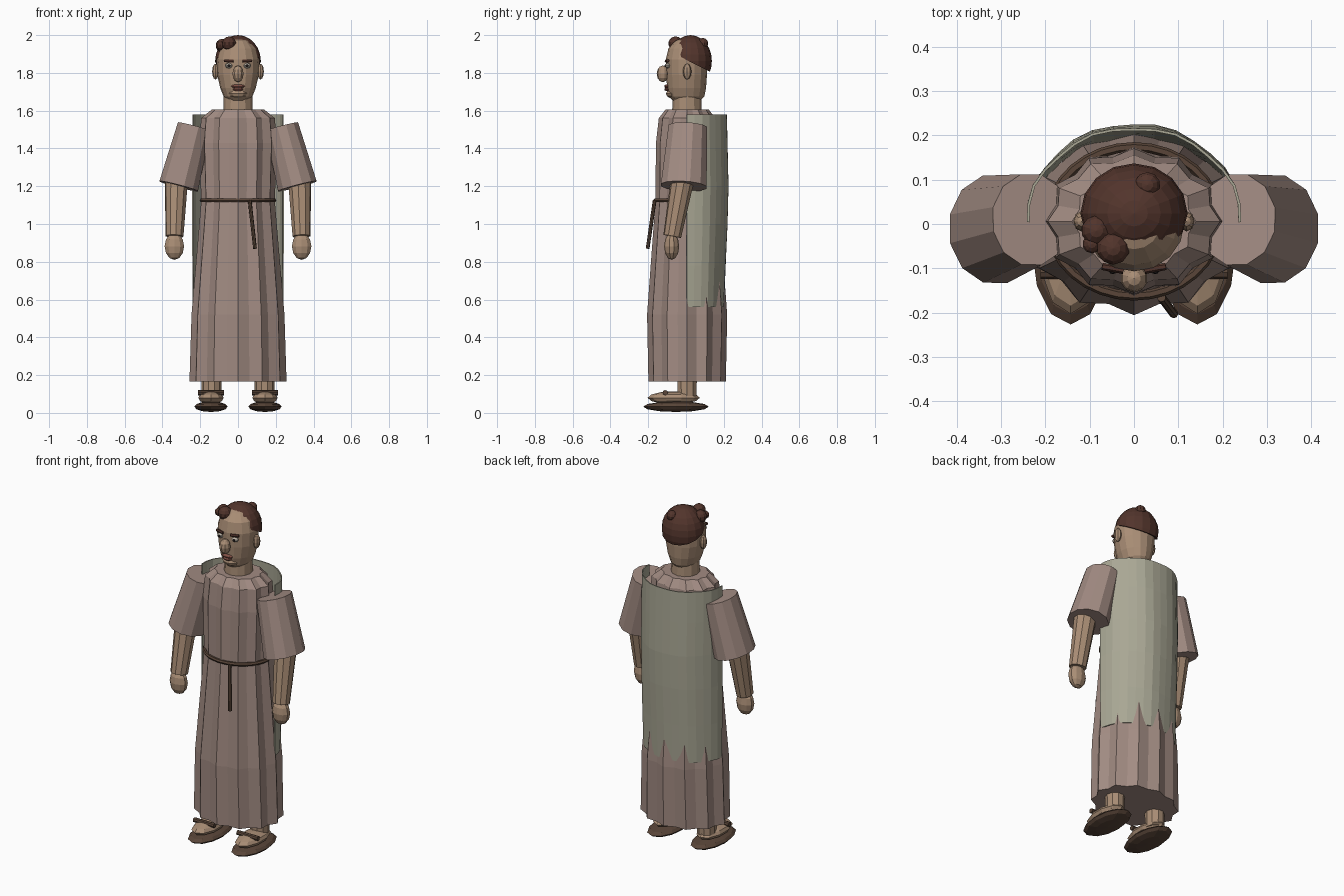
import bpy, bmesh
from math import sin, cos, pi, tau
from mathutils import Vector

if "Cube" in bpy.data.objects:
    bpy.data.objects.remove(bpy.data.objects["Cube"])


def material(name, rgb):
    m = bpy.data.materials.new(name)
    m.diffuse_color = (*rgb, 1)
    m.use_nodes = True
    m.node_tree.nodes["Principled BSDF"].inputs["Base Color"].default_value = m.diffuse_color
    return m


SKIN = material("skin", (0.40, 0.27, 0.18))
ROBE = material("robe_cloth", (0.36, 0.26, 0.225))
CAPE = material("cape_cloth", (0.40, 0.39, 0.30))
HAIR = material("hair", (0.085, 0.035, 0.025))
LEATHER = material("leather", (0.10, 0.06, 0.04))
LIP = material("lip", (0.22, 0.08, 0.06))
EYE = material("eye", (0.5, 0.45, 0.38))
DARK = material("pupil", (0.02, 0.015, 0.015))


def finish(name, bm, mat):
    bmesh.ops.recalc_face_normals(bm, faces=bm.faces)
    me = bpy.data.meshes.new(name)
    bm.to_mesh(me)
    bm.free()
    me.materials.append(mat)
    ob = bpy.data.objects.new(name, me)
    bpy.context.collection.objects.link(ob)
    return ob


def loft(name, rings, mat, closed=True):
    """Skin a list of point rings; closed rings get end caps."""
    bm = bmesh.new()
    vs = [[bm.verts.new(p) for p in r] for r in rings]
    n = len(rings[0])
    for a, b in zip(vs, vs[1:]):
        for i in range(n if closed else n - 1):
            j = (i + 1) % n
            bm.faces.new((a[i], a[j], b[j], b[i]))
    if closed:
        bm.faces.new(vs[0])
        bm.faces.new(vs[-1])
    return finish(name, bm, mat)


def ring(c, rx, ry, n, pleat=1.0):
    """Horizontal ellipse; every second point is pulled in by the pleat."""
    out = []
    for i in range(n):
        k = pleat if i % 2 else 1
        t = tau * i / n
        out.append((c[0] + rx * k * cos(t), c[1] + ry * k * sin(t), c[2]))
    return out


def ball(name, c, r, mat, u=12, v=8):
    bm = bmesh.new()
    bmesh.ops.create_uvsphere(bm, u_segments=u, v_segments=v, radius=1)
    bmesh.ops.scale(bm, vec=r, verts=bm.verts)
    bmesh.ops.translate(bm, vec=c, verts=bm.verts)
    return finish(name, bm, mat)


def rod(name, a, b, ra, rb, mat, n=10, squash=1.0):
    """Tapered cylinder between two points, stretched along y by squash."""
    a, b = Vector(a), Vector(b)
    q = (b - a).to_track_quat('Z', 'Y')
    rings = []
    for c, r in ((a, ra), (b, rb)):
        pts = []
        for i in range(n):
            d = q @ Vector((r * cos(tau * i / n), r * sin(tau * i / n), 0))
            d.y *= squash
            pts.append(c + d)
        rings.append(pts)
    return loft(name, rings, mat)


# Pleated robe
profile = [(0.165, 0.257, 0.205), (0.52, 0.246, 0.212), (1.12, 0.195, 0.168),
           (1.43, 0.205, 0.165), (1.56, 0.195, 0.150), (1.605, 0.14, 0.115)]
loft("robe", [ring((0, 0.006, z), rx, ry, 24, 0.91) for z, rx, ry in profile], ROBE)

# Half-round cape open at the front
cape_rows = [(1.58, 0.242, 0.212), (1.4, 0.242, 0.216), (1.2, 0.242, 0.220),
             (1.0, 0.241, 0.214), (0.78, 0.239, 0.203), (0.56, 0.236, 0.193)]
rows = []
for z, rx, ry in cape_rows:
    row = []
    for i in range(17):
        k = 1 + 0.012 * cos(i * pi / 2 + z * 2)
        row.append((rx * k * cos(pi * i / 16), 0.004 + ry * k * sin(pi * i / 16), z))
    rows.append(row)
cape = loft("cape", rows, CAPE, closed=False)
sol = cape.modifiers.new("thickness", 'SOLIDIFY')
sol.thickness = 0.006
sol.offset = 0

# Belt and hanging cord
belt_rings = []
for i in range(33):
    t = tau * i / 32
    belt_rings.append([((0.192 + 0.011 * cos(p)) * cos(t), 0.006 + (0.168 + 0.011 * cos(p)) * sin(t),
                        1.125 + 0.011 * sin(p)) for p in (tau * k / 6 for k in range(6))])
loft("belt", belt_rings, LEATHER)
rod("belt_cord", (0.062, -0.166, 1.125), (0.09, -0.203, 0.87), 0.010, 0.010, LEATHER, 8)

# Limbs and footwear on both sides
for s, side in ((-1, "right"), (1, "left")):
    rod(side + "_sleeve", (s * 0.232, 0.010, 1.515), (s * 0.314, -0.012, 1.20),
        0.092, 0.109, ROBE, 12, 1.15 if s else 1)
    rod(side + "_forearm", (s * 0.325, -0.012, 1.27), (s * 0.336, -0.073, 0.935), 0.064, 0.048, SKIN)
    ball(side + "_hand", (s * 0.337, -0.076, 0.882), (0.054, 0.04, 0.072), SKIN, 10, 6)
    rod(side + "_ankle", (s * 0.14, 0.006, 0.07), (s * 0.14, 0.006, 0.3), 0.052, 0.056, SKIN)
    ball(side + "_foot", (s * 0.143, -0.065, 0.08), (0.07, 0.138, 0.034), SKIN, 10, 6)
    ball(side + "_sandal_sole", (s * 0.143, -0.053, 0.033), (0.088, 0.174, 0.028), LEATHER, 12, 6)
    rod(side + "_sandal_strap", (s * 0.143 - 0.068, -0.11, 0.107),
        (s * 0.143 + 0.068, -0.11, 0.107), 0.014, 0.014, LEATHER, 8)
    # Ears, eyes and brows
    ball(side + "_ear", (s * 0.119, 0.006, 1.807), (0.018, 0.023, 0.042), SKIN, 8, 6)
    ball(side + "_eye", (s * 0.048, -0.096, 1.838), (0.021, 0.014, 0.014), EYE, 8, 6)
    ball(side + "_pupil", (s * 0.048, -0.108, 1.838), (0.008, 0.005, 0.008), DARK, 8, 6)
    rod(side + "_brow", (s * 0.024, -0.104, 1.862), (s * 0.072, -0.096, 1.864), 0.009, 0.008, HAIR, 6)

# Neck and head
rod("neck", (0, 0.005, 1.55), (0, 0.005, 1.69), 0.08, 0.075, SKIN, 12)
head = [(1.655, 0.060, 0.075), (1.675, 0.076, 0.094), (1.72, 0.094, 0.103), (1.79, 0.110, 0.108),
        (1.87, 0.114, 0.110), (1.93, 0.098, 0.096), (1.97, 0.060, 0.06), (1.985, 0.02, 0.02)]
loft("head", [ring((0, 0.003, z), rx, ry, 16) for z, rx, ry in head], SKIN)
ball("nose", (0, -0.123, 1.795), (0.031, 0.032, 0.044), SKIN, 10, 6)
ball("chin", (0, -0.066, 1.69), (0.05, 0.04, 0.026), SKIN, 10, 6)
ball("upper_lip", (0, -0.1, 1.729), (0.036, 0.015, 0.011), LIP, 8, 6)
ball("lower_lip", (0, -0.1, 1.713), (0.028, 0.015, 0.010), LIP, 8, 6)

# Hair cap cut by a tilted plane, with curls
bm = bmesh.new()
bmesh.ops.create_uvsphere(bm, u_segments=16, v_segments=12, radius=1)
bmesh.ops.scale(bm, vec=(0.121, 0.113, 0.137), verts=bm.verts)
bmesh.ops.translate(bm, vec=(0, 0.024, 1.863), verts=bm.verts)
cut = bmesh.ops.bisect_plane(bm, geom=bm.verts[:] + bm.edges[:] + bm.faces[:],
                             plane_co=(0, 0.03, 1.855), plane_no=(0, 0.45, 0.89), clear_inner=True)
bmesh.ops.holes_fill(bm, edges=[e for e in bm.edges if e.is_boundary], sides=0)
finish("hair_cap", bm, HAIR)
curls = [(-0.047, -0.055, 1.955, 0.038), (-0.085, -0.015, 1.945, 0.035),
         (-0.095, -0.045, 1.945, 0.022), (0.03, 0.088, 1.955, 0.03)]
for i, (x, y, z, r) in enumerate(curls):
    ball(f"hair_curl_{i + 1}", (x, y, z), (r, r, r), HAIR, 10, 7)
